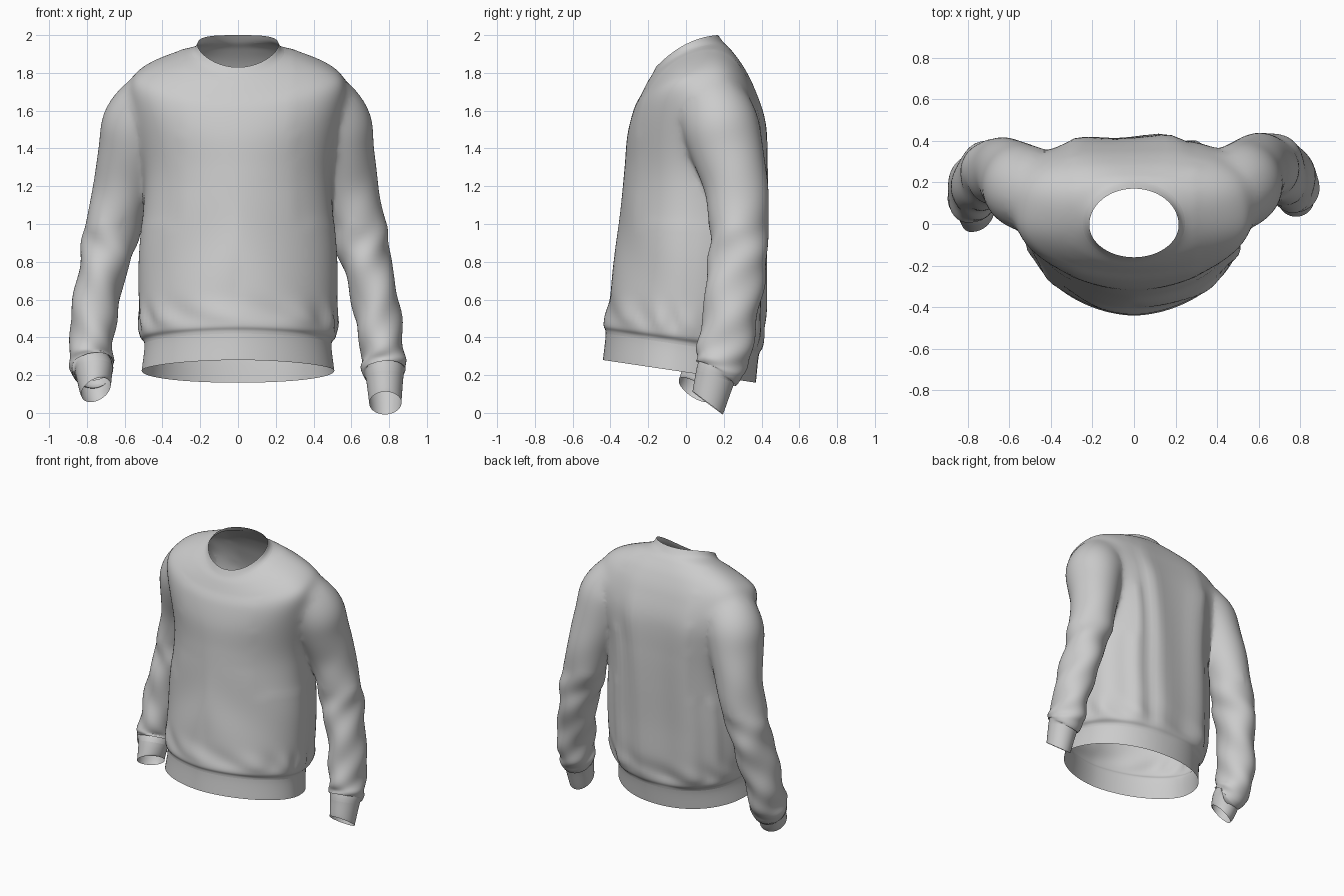
import bpy, bmesh
from math import cos, sin, pi, exp
from mathutils import Vector

SIDES, STEPS = 96, 8

cube = bpy.data.objects.get("Cube")
if cube:
    bpy.data.objects.remove(cube, do_unlink=True)

fabric = bpy.data.materials.new("light_grey_fabric")
fabric.use_nodes = True
fabric.diffuse_color = (0.6, 0.6, 0.6, 1)
fabric.node_tree.nodes["Principled BSDF"].inputs["Base Color"].default_value = (0.6, 0.6, 0.6, 1)


def dense(keys):
    """Smooth interpolation through key rows of any width."""
    k = [Vector(r) for r in keys]
    k = [k[0]] + k + [k[-1]]
    rows = []
    for i in range(1, len(k) - 2):
        p, q, r, s = k[i - 1:i + 3]
        for j in range(STEPS):
            t = j / STEPS
            rows.append(0.5 * (2 * q + (r - p) * t + (2 * p - 5 * q + 4 * r - s) * t * t
                               + (3 * q - p - 3 * r + s) * t ** 3))
    return rows + [k[-1]]


def loft(name, rings, capped=False):
    """Skin a list of closed rings of points."""
    bm = bmesh.new()
    vs = [[bm.verts.new(p) for p in ring] for ring in rings]
    for lo, hi in zip(vs, vs[1:]):
        for i in range(SIDES):
            j = (i + 1) % SIDES
            bm.faces.new((lo[i], lo[j], hi[j], hi[i]))
    if capped:
        bm.faces.new(vs[0])
        bm.faces.new(vs[-1])
    bmesh.ops.recalc_face_normals(bm, faces=bm.faces[:])
    me = bpy.data.meshes.new(name)
    bm.to_mesh(me)
    bm.free()
    me.materials.append(fabric)
    ob = bpy.data.objects.new(name, me)
    bpy.context.collection.objects.link(ob)
    return ob


def activate(ob):
    bpy.ops.object.select_all(action='DESELECT')
    ob.select_set(True)
    bpy.context.view_layer.objects.active = ob


def spow(v, e):
    return abs(v) ** e * (1 if v >= 0 else -1)


# Torso rows: front z, back z, half width, front y, back y, side lift, back squareness
torso_keys = [
    (.28, .16, .51, -.44, .37, 0, 2.1), (.42, .30, .495, -.425, .385, 0, 2.2),
    (.475, .36, .52, -.435, .405, 0, 2.4), (.62, .52, .525, -.405, .42, 0, 2.5),
    (.85, .78, .525, -.37, .42, 0, 2.6), (1.1, 1.06, .505, -.345, .425, 0, 2.7),
    (1.3, 1.3, .50, -.325, .425, 0, 2.9), (1.47, 1.54, .545, -.31, .415, .05, 3.1),
    (1.61, 1.72, .575, -.275, .36, .08, 3.1), (1.69, 1.84, .50, -.235, .30, .06, 2.9),
    (1.75, 1.92, .36, -.205, .24, .045, 2.5), (1.79, 1.96, .245, -.18, .20, .04, 2.1),
    (1.83, 2.0, .215, -.16, .17, .04, 2)]


def torso_ring(row):
    zf, zb, hw, yf, yb, lift, square = row
    yc = yf + 0.47 * (yb - yf)
    front = 2 - .18 * min(1, max(0, (1.5 - zf) / .3))
    ring = []
    for i in range(SIDES):
        a = 2 * pi * i / SIDES
        c, s = cos(a), sin(a)
        e = 2 / (square if s > 0 else front)
        x = hw * spow(c, e)
        y = yc + (yb - yc if s > 0 else yc - yf) * spow(s, e)
        z = zf + (zb - zf) * (y - yf) / (yb - yf) + lift * c * c
        # cloth folds: gathers over the hem, long folds behind, drapes in front
        above = min(1, max(0, (zf - .43) / .08)) * min(1, max(0, (1.74 - zf) / .3))
        d = .011 * sin(13 * a + sin(5 * a) + z) * max(0, s)
        d += .008 * sin(9 * z + 5 * abs(c)) * max(0, -s) * exp(-((z - .75) / .3) ** 2)
        d += .010 * sin(11 * a + 3 * sin(2 * a) + 14 * z) * exp(-((zf - .53) / .07) ** 2)
        d *= above
        ring.append((x + d * c, y + d * s, z))
    return ring


torso = [torso_ring(r) for r in dense(torso_keys)]
loft("hem_band", torso[:STEPS + 1])
loft("collar", torso[-STEPS - 1:])
body = loft("body_and_sleeves", torso[STEPS:-STEPS], capped=True)

# Sleeve rows: centre x, y, z, radius across, radius along depth
sleeve_keys = [
    (.34, .13, 1.64, .13, .15), (.49, .17, 1.56, .215, .205), (.54, .215, 1.40, .18, .195),
    (.59, .27, 1.18, .158, .167), (.645, .28, .95, .142, .157), (.69, .268, .76, .13, .152),
    (.74, .235, .52, .118, .148), (.765, .20, .32, .117, .14), (.772, .175, .23, .115, .13),
    (.776, .155, .19, .1, .107), (.78, .115, .052, .085, .1)]


def sleeve_rings(side):
    rows = dense(sleeve_keys)
    n = len(rows) - 1
    pts = []
    for i, r in enumerate(rows):
        t = i / n
        p = Vector(r[:3])
        if side < 0:        # the right arm bows outwards, hangs further forward and shorter
            p += Vector((.04 * sin(pi * t) - .028 * t, -.07 * t, .07 * t ** 6))
        pts.append(Vector((side * p.x, p.y, p.z)))
    rings = []
    for i, r in enumerate(rows):
        t = i / n
        tan = (pts[min(i + 1, n)] - pts[max(i - 1, 0)]).normalized()
        slant = max(0, t - .9) * 10     # slanted wrist opening
        tan = (tan + slant * (Vector((0, -.45, 0)) if side > 0 else Vector((.3, -.1, 0)))).normalized()
        across = Vector((0, 1, 0)).cross(tan).normalized()
        depth = tan.cross(across)
        fold = max(0, min(1, (t - .2) * 6, (.84 - t) * 10))
        ring = []
        for k in range(SIDES):
            a = 2 * pi * k / SIDES
            d = fold * (.005 * sin(2 * a * side + 34 * t) + .005 * sin(3 * a * side - 55 * t + 1))
            ring.append(pts[i] + across * (r[3] + d) * cos(a) + depth * (r[4] + d) * sin(a))
        rings.append(ring)
    return rings


# Sleeves are fused with the torso; cuffs stay separate
for side, word in ((1, "left"), (-1, "right")):
    rings = sleeve_rings(side)
    loft(word + "_cuff", rings[-STEPS - 1:])
    sleeve = loft(word + "_sleeve", rings[:-STEPS], capped=True)
    mod = body.modifiers.new("join", 'BOOLEAN')
    mod.operation, mod.solver, mod.object = 'UNION', 'EXACT', sleeve
    activate(body)
    bpy.ops.object.modifier_apply(modifier=mod.name)
    bpy.data.objects.remove(sleeve, do_unlink=True)

# Open the neck, waist and wrists, then soften the shoulder seams
bm = bmesh.new()
bm.from_mesh(body.data)
caps = [f for f in bm.faces if len(f.verts) > SIDES // 2]
bmesh.ops.delete(bm, geom=caps, context='FACES')
bmesh.ops.remove_doubles(bm, verts=bm.verts[:], dist=.004)
seam = [v for v in bm.verts if v.co.z > 1.0 and abs(v.co.x) > .3 and not v.is_boundary]
for _ in range(20):
    bmesh.ops.smooth_vert(bm, verts=seam, factor=.5, use_axis_x=True, use_axis_y=True, use_axis_z=True)
bm.to_mesh(body.data)
bm.free()

for ob in [o for o in bpy.context.collection.objects if o.type == 'MESH']:
    activate(ob)
    bpy.ops.object.shade_smooth_by_angle(angle=1.0)
